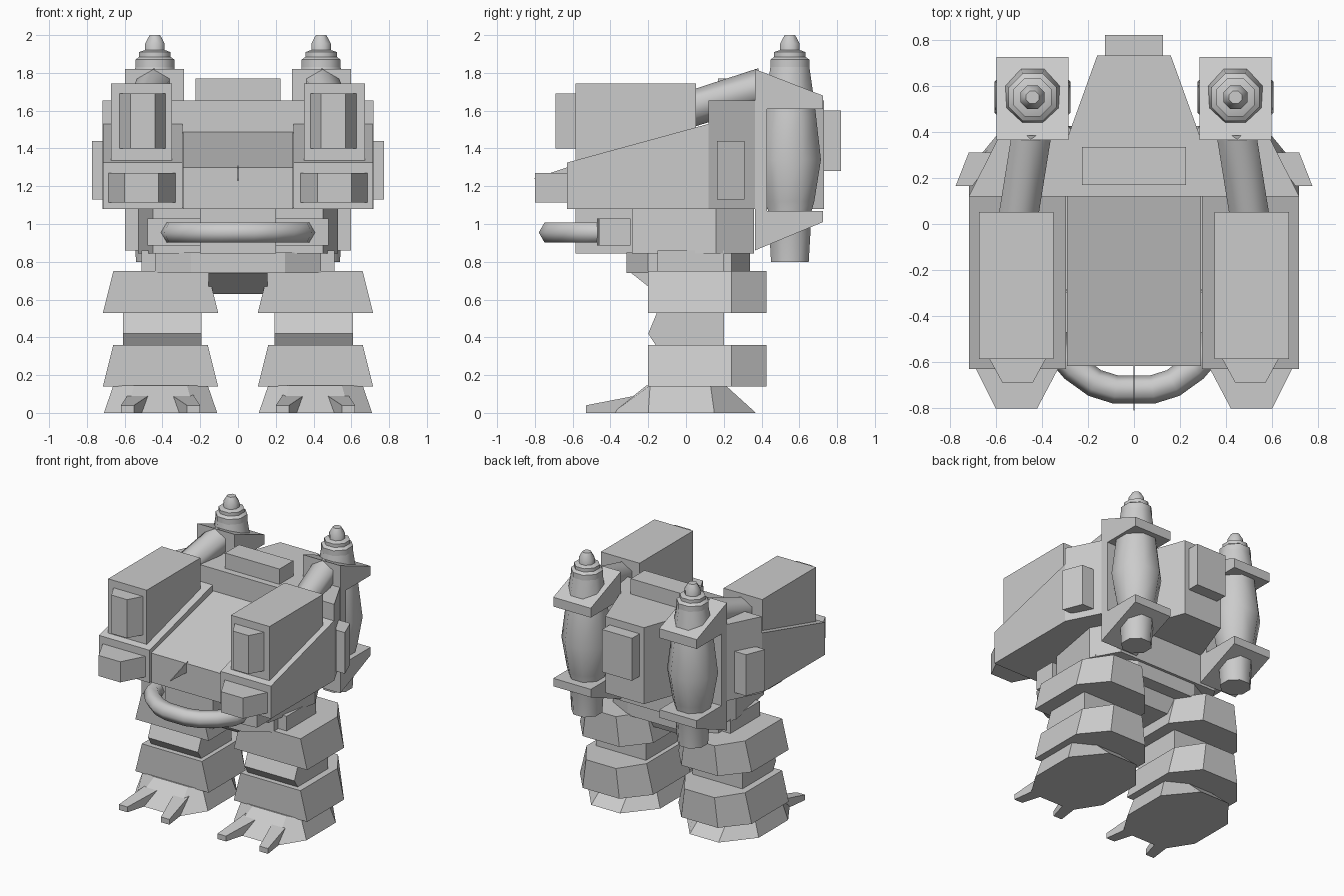
import bpy, bmesh, math
from mathutils import Vector

if "Cube" in bpy.data.objects:
    bpy.data.objects.remove(bpy.data.objects["Cube"])


def loft(name, rings, mirror=False, smooth=None):
    """Skin a list of equal-length point rings, capped at both ends."""
    bm = bmesh.new()
    vs = [[bm.verts.new(p) for p in r] for r in rings]
    n = len(rings[0])
    for a, b in zip(vs, vs[1:]):
        for i in range(n):
            j = (i + 1) % n
            bm.faces.new((a[i], a[j], b[j], b[i]))
    bm.faces.new(vs[0])
    bm.faces.new(vs[-1])
    bmesh.ops.recalc_face_normals(bm, faces=bm.faces)
    me = bpy.data.meshes.new(name)
    bm.to_mesh(me)
    bm.free()
    if smooth:
        me.shade_smooth()
        me.set_sharp_from_angle(angle=math.radians(smooth))
    ob = bpy.data.objects.new(name, me)
    bpy.context.collection.objects.link(ob)
    if mirror:
        mod = ob.modifiers.new("mirror", 'MIRROR')
        mod.use_mirror_merge = False
    return ob


def profile(name, yz, x0, x1, mirror=False):
    """Side profile extruded across x."""
    return loft(name, [[(x, y, z) for y, z in yz] for x in (x0, x1)], mirror)


def plan(name, xy, z0, z1, mirror=False):
    """Top outline extruded upwards."""
    return loft(name, [[(x, y, z) for x, y in xy] for z in (z0, z1)], mirror)


def box(name, x0, x1, y0, y1, z0, z1, mirror=False):
    return plan(name, [(x0, y0), (x1, y0), (x1, y1), (x0, y1)], z0, z1, mirror)


def sym(half):
    """Complete a right-hand outline with its left-hand mirror."""
    return half + [(-x, y) for x, y in reversed(half)]


def rect_xz(x0, x1, y, z0, z1):
    return [(x0, y, z0), (x1, y, z0), (x1, y, z1), (x0, y, z1)]


def lathe(name, cx, cy, rz, n=8):
    rings = [[(cx + r * math.cos((i + .5) * math.tau / n),
               cy + r * math.sin((i + .5) * math.tau / n), z)
              for i in range(n)] for r, z in rz]
    return loft(name, rings, True, 50)


# Hull: recessed centre deck, side pods, tapered rear
profile("centre_deck", [(-.615, 1.08), (-.615, 1.30), (.13, 1.49), (.13, 1.08)], -.29, .29)
profile("side_pod", [(-.63, 1.08), (-.63, 1.325), (.12, 1.53), (.12, 1.08)], .295, .715, True)
plan("rear_hull", sym([(.717, .12), (.59, .37), (.29, .37), (.16, .73)]), 1.08, 1.655)
box("roof_hatch", -.226, .226, .17, .335, 1.64, 1.77)
box("back_pack", -.125, .125, .70, .82, 1.28, 1.60)
profile("nose_fin", [(-.81, 1.24), (-.6, 1.31), (-.6, 1.23)], -.003, .003)
plan("flank_box", [(.60, .31), (.70, .165), (.774, .165), (.717, .31)], 1.13, 1.44, True)

# Launcher boxes, their front covers, and the lamps below
profile("launcher_box", [(-.585, 1.33), (-.585, 1.745), (.053, 1.745), (.053, 1.49)],
        .35, .672, True)
loft("launcher_cover", [rect_xz(.38, .63, -.58, 1.40, 1.69),
                        rect_xz(.44, .57, -.69, 1.40, 1.69)], True)
loft("front_lamp", [rect_xz(.325, .69, -.62, 1.115, 1.27),
                    rect_xz(.42, .60, -.80, 1.115, 1.27)], True)

# Pipes from launchers to the rear brackets
rings = []
for c in (Vector((.502, .03, 1.61)), Vector((.445, .385, 1.725))):
    rings.append([(c.x + .1 * math.sin(i * math.tau / 6), c.y,
                   c.z + .1 * math.cos(i * math.tau / 6)) for i in range(6)])
loft("feed_pipe", rings, True, 65)

# Rear brackets with thruster tanks
profile("tank_bracket", [(.365, .86), (.365, 1.82), (.725, 1.68), (.725, 1.61),
                         (.43, 1.61), (.43, 1.07), (.725, 1.07), (.725, 1.01)],
        .285, .597, True)
lathe("thruster_tank", .44, .55, [(.108, .80), (.125, 1.07), (.14, 1.12), (.178, 1.34),
                                  (.15, 1.57), (.14, 1.65), (.112, 1.83)])
lathe("tank_collar", .44, .55, [(.112, 1.82), (.112, 1.87), (.09, 1.885), (.09, 1.91), (.06, 1.92)])
lathe("tank_cap", .44, .55, [(.056, 1.90), (.056, 1.955), (.03, 2.0)])

# Waist, chin, and pelvis
plan("waist", sym([(.45, -.285), (.53, .16), (.42, .36)]), .845, 1.09)
box("chin", -.2, .2, -.585, -.25, .845, 1.09)
plan("pelvis", sym([(.25, -.315), (.44, -.2), (.44, .24), (.25, .34)]), .74, .85)
profile("crotch_guard", [(-.315, .76), (-.15, .63), (.2, .63), (.25, .76)], -.155, .155)

# Front bumper bar and its mounts
plan("bumper_mount", [(.19, -.47), (.39, -.47), (.48, -.46), (.48, -.295), (.19, -.295)],
     .885, 1.03, True)
half = [(.35, -.44), (.335, -.54), (.26, -.625), (.17, -.69), (.08, -.718)]
path = half + [(-x, y) for x, y in reversed(half)]
cu = bpy.data.curves.new("bumper_bar", 'CURVE')
cu.dimensions = '3D'
cu.bevel_depth = .062
cu.bevel_resolution = 1
cu.use_fill_caps = True
sp = cu.splines.new('POLY')
sp.points.add(len(path) - 1)
for p, (x, y) in zip(sp.points, path):
    p.co = (x, y, .955, 1)
bpy.context.collection.objects.link(bpy.data.objects.new("bumper_bar", cu))

# Legs: two flared armour blocks with a knee joint between
LEG = .41


def leg_ring(w, z):
    half = [(w, -.2), (w, .24), (w * .5, .425)]
    return [(LEG + x, y, z) for x, y in sym(half)]


for name, z0, z1 in (("thigh_armour", .53, .75), ("shin_armour", .14, .36)):
    loft(name, [leg_ring(.305, z0), leg_ring(.25, z1)], True)
profile("knee_joint", [(-.15, .54), (-.2, .42), (-.155, .35), (.2, .35), (.2, .54)],
        LEG - .217, LEG + .2, True)
box("hip_joint", LEG - .18, LEG + .1, -.15, .2, .7, .86, True)

# Feet: sloped sole block with two claws
sole = sym([(.18, -.39), (.3, -.2), (.3, .15), (.12, .37)])
top = sym([(.14, -.21), (.25, -.19), (.25, .13), (.1, .21)])
loft("foot", [[(LEG + x, y, 0) for x, y in sole],
              [(LEG + x, y, .145) for x, y in top]], True)
for side, name in ((-1, "inner_claw"), (1, "outer_claw")):
    a, b = LEG + side * .175, LEG + side * .11
    loft(name, [rect_xz(a - .035, a + .035, -.53, 0, .04),
                rect_xz(b - .06, b + .06, -.22, 0, .1)], True)
